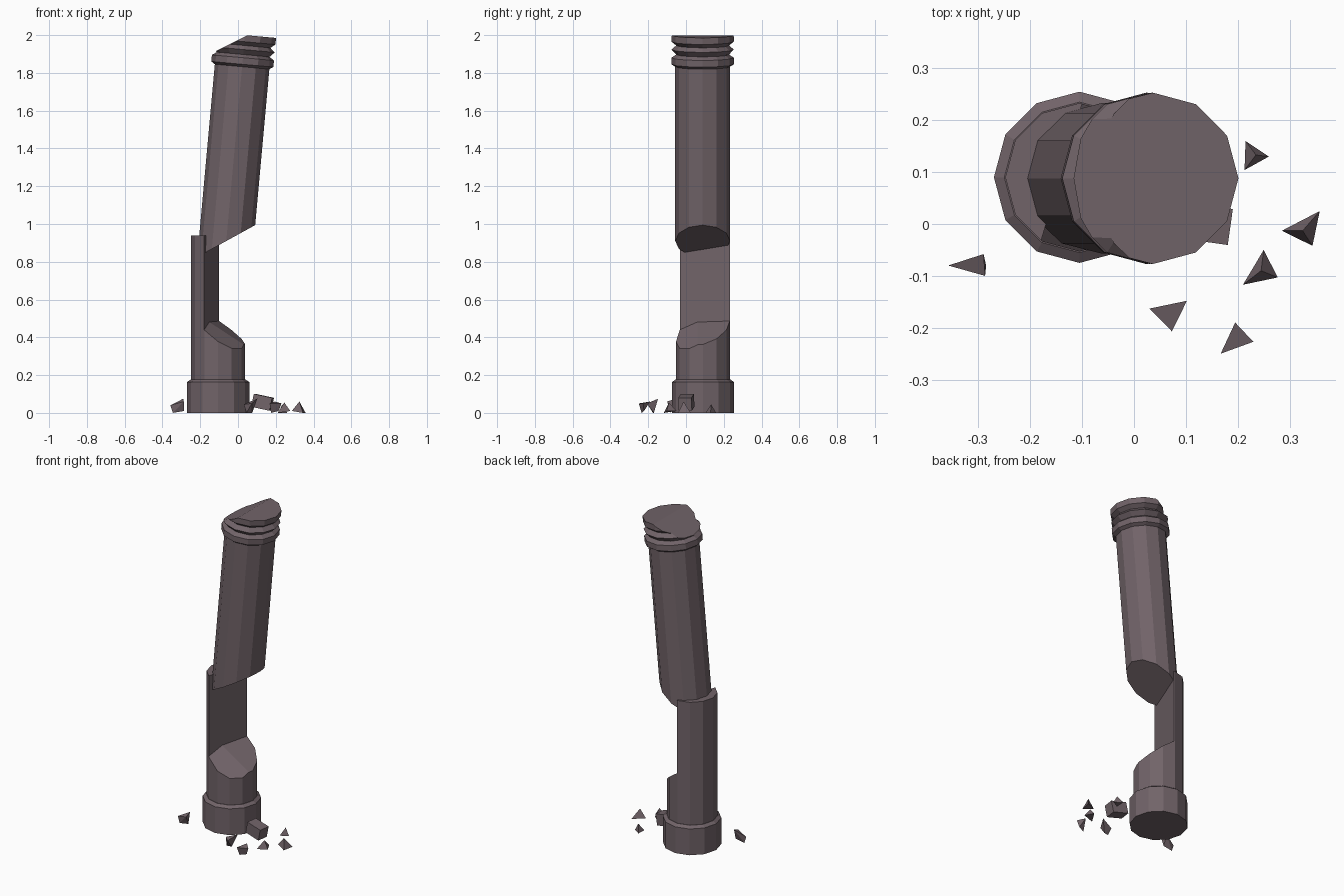
import bpy, bmesh, math
from mathutils import Matrix, Vector

cube = bpy.data.objects.get("Cube")
if cube:
    bpy.data.objects.remove(cube, do_unlink=True)

SIDES = 12
BASE = Vector((-0.105, 0.09, 0))

stone = bpy.data.materials.new("weathered_stone")
stone.use_nodes = True
colour = (0.165, 0.126, 0.14, 1)
stone.diffuse_color = colour
stone.node_tree.nodes["Principled BSDF"].inputs["Base Color"].default_value = colour


def finish(bm, name):
    """Turn a bmesh into a flat shaded stone object."""
    bmesh.ops.recalc_face_normals(bm, faces=bm.faces[:])
    mesh = bpy.data.meshes.new(name)
    bm.to_mesh(mesh)
    bm.free()
    mesh.materials.append(stone)
    obj = bpy.data.objects.new(name, mesh)
    bpy.context.collection.objects.link(obj)
    return obj


def turned(profile, matrix):
    """Closed solid of revolution from (radius, height) pairs, bottom to top."""
    bm = bmesh.new()
    rings = []
    for r, z in profile:
        angles = [math.tau * i / SIDES for i in range(SIDES)]
        rings.append([bm.verts.new((r * math.cos(a), r * math.sin(a), z)) for a in angles])
    for low, high in zip(rings, rings[1:]):
        for i in range(SIDES):
            j = (i + 1) % SIDES
            bm.faces.new((low[i], low[j], high[j], high[i]))
    bm.faces.new(rings[0][::-1])
    bm.faces.new(rings[-1])
    bm.transform(matrix)
    return bm


def cut(bm, point, normal, fill=True):
    """Remove everything on the normal's side of a plane and cap the hole."""
    result = bmesh.ops.bisect_plane(
        bm, geom=bm.verts[:] + bm.edges[:] + bm.faces[:], dist=1e-5,
        plane_co=point, plane_no=normal, clear_outer=True)
    if fill:
        edges = [e for e in result["geom_cut"] if isinstance(e, bmesh.types.BMEdge)]
        bmesh.ops.edgeloop_fill(bm, edges=edges)


# Round plinth with a small chamfer
place = Matrix.Translation(BASE)
finish(turned([(0.165, 0), (0.165, 0.163), (0.145, 0.177)], place), "plinth")

# Standing splinter of the lower shaft, split by an upright break
split_point = Vector((-0.18, -0.035, 0.5))
split_normal = Vector((0.26, -0.078, 0)).normalized()
splinter = turned([(0.143, 0.17), (0.143, 0.94)], place)
cut(splinter, split_point, split_normal)
finish(splinter, "standing_splinter")

# Low stump beside the splinter, broken along two slopes
stump = turned([(0.143, 0.17), (0.143, 0.6)], place)
cut(stump, (-0.105, 0.233, 0.49), (0.66, -0.23, 1))
cut(stump, (-0.18, -0.033, 0.44), (0.667, -0.647, 1))
cut(stump, split_point, -split_normal, fill=False)
finish(stump, "broken_stump")

# Leaning upper shaft with collar, rib and flange, broken at both ends
lean = Matrix.Translation((0.037, 0.088, 2)) @ Matrix.Rotation(math.radians(5.2), 4, "Y")
upper = turned([(0.145, -1.3), (0.145, -0.168), (0.165, -0.155), (0.165, -0.12),
                (0.14, -0.103), (0.165, -0.077), (0.14, -0.055), (0.165, -0.035),
                (0.165, 0)], lean)
cut(upper, (-0.18, 0, 0.845), (0.55, 0, -1))
cut(upper, (0.05, 0, 1.999), (-0.5, 0, 1))
finish(upper, "leaning_shaft")


# Rubble shards, each the hull of a few corners
def shard(name, corners):
    bm = bmesh.new()
    for co in corners:
        bm.verts.new(co)
    bmesh.ops.convex_hull(bm, input=bm.verts[:])
    finish(bm, name)


shards = {
    "left_shard": [(-.358, -.08, .04), (-.29, -.058, .075), (-.287, -.1, .06),
                   (-.285, -.08, .01), (-.345, -.08, 0)],
    "back_shard": [(.215, .16, 0), (.26, .13, 0), (.213, .104, 0), (.235, .133, .045)],
    "far_shard": [(.285, -.013, .01), (.358, .025, 0), (.344, -.042, 0), (.325, -.013, .06)],
    "middle_shard": [(.25, -.05, .01), (.277, -.103, .01), (.21, -.117, 0), (.245, -.09, .055)],
    "front_shard": [(.03, -.163, .045), (.102, -.148, .075), (.073, -.207, .05),
                    (.075, -.17, 0), (.045, -.175, 0)],
    "outer_shard": [(.195, -.19, .06), (.23, -.227, .05), (.167, -.25, .05),
                    (.215, -.222, .01), (.175, -.235, 0)],
}
for name, corners in shards.items():
    shard(name, corners)

# Tilted block lying against the plinth
block = bmesh.new()
bmesh.ops.create_cube(block, size=1)
block.transform(Matrix.Translation((0.13, 0.002, 0.056))
                @ Matrix.Rotation(math.radians(-8), 4, "Z")
                @ Matrix.Rotation(math.radians(12), 4, "Y")
                @ Matrix.Diagonal((0.1, 0.07, 0.07, 1)))
finish(block, "fallen_block")
